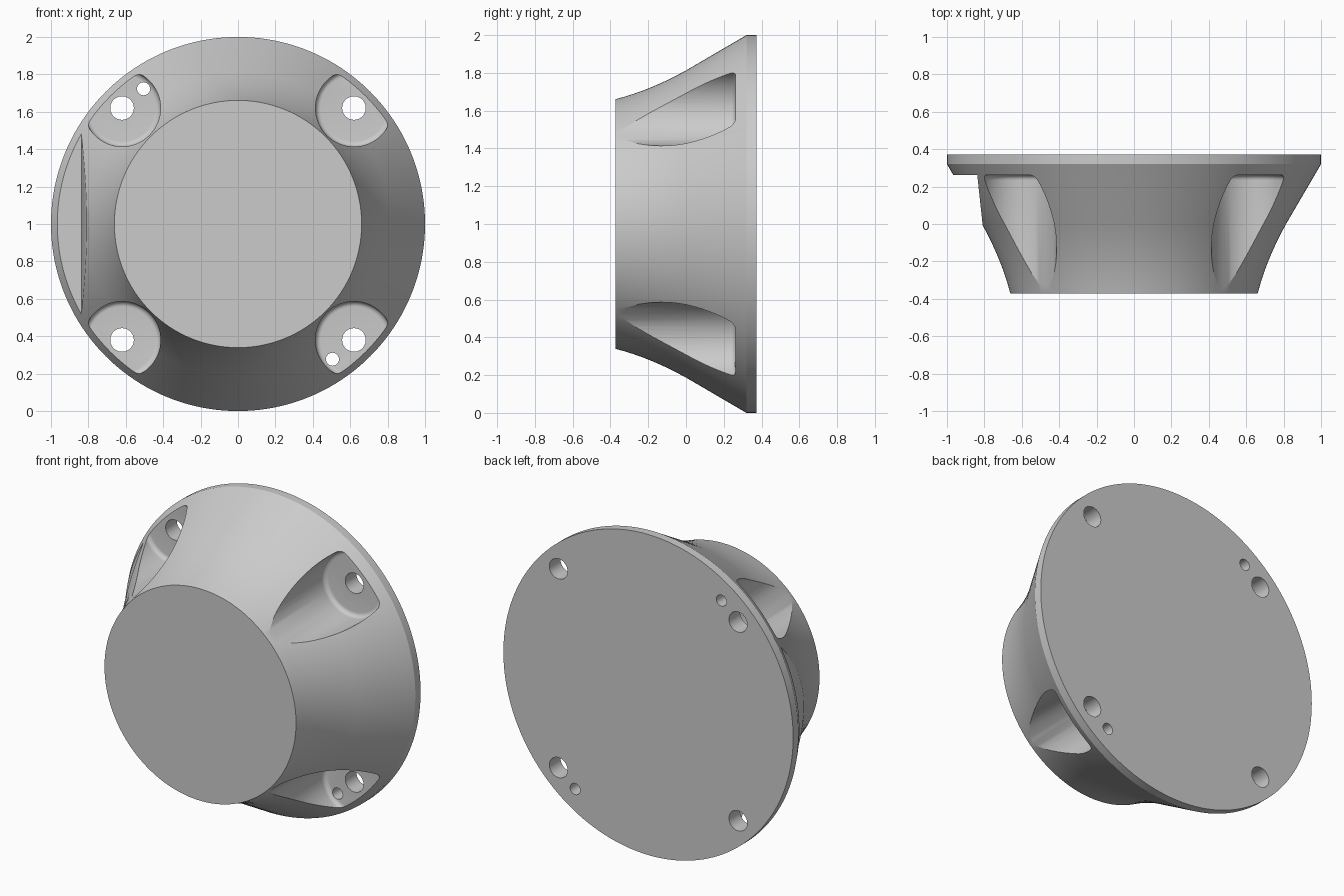
import bpy, bmesh, math

cube = bpy.data.objects.get("Cube")
if cube:
    bpy.data.objects.remove(cube, do_unlink=True)

grey = bpy.data.materials.new("plain_grey")
grey.use_nodes = True
colour = (0.6, 0.6, 0.6, 1)
grey.diffuse_color = colour
grey.node_tree.nodes["Principled BSDF"].inputs["Base Color"].default_value = colour

HALF = 0.372      # half the depth
FLOOR = 0.262     # depth of the recess floors


def make_object(name, bm):
    bmesh.ops.recalc_face_normals(bm, faces=bm.faces[:])
    mesh = bpy.data.meshes.new(name)
    bm.to_mesh(mesh)
    bm.free()
    mesh.materials.append(grey)
    obj = bpy.data.objects.new(name, mesh)
    bpy.context.collection.objects.link(obj)
    return obj


def turned(name, profile, cx, cz, sides):
    """Solid turned about a front-to-back axis from (radius, y) pairs."""
    bm = bmesh.new()
    rings = []
    for r, y in profile:
        angles = [math.tau * i / sides for i in range(sides)]
        rings.append([bm.verts.new((cx + r * math.cos(a), y, cz + r * math.sin(a)))
                      for a in angles])
    for a, b in zip(rings, rings[1:]):
        for i in range(sides):
            j = (i + 1) % sides
            bm.faces.new((a[i], a[j], b[j], b[i]))
    bm.faces.new(rings[0])
    bm.faces.new(rings[-1])
    return make_object(name, bm)


# Flared housing: curved near the front, straight flare, thin rim
profile = []
for k in range(9):
    s = HALF * k / 8
    profile.append((0.661 + 0.26 * s + 0.4 * s * s, s - HALF))
profile += [(1, 0.32), (1, HALF)]
housing = turned("flared_housing", profile, 0, 1, 160)

cutters = []
# Corner recesses with filleted floors, and the bolt holes through them
R, F = 0.206, 0.028
recess = [(R, -0.6)]
for k in range(7):
    a = math.pi / 2 * k / 6
    recess.append((R - F + F * math.cos(a), FLOOR - F + F * math.sin(a)))
for sx in (-1, 1):
    for sz in (-1, 1):
        x, z = 0.62 * sx, 1 + 0.62 * sz
        cutters.append(turned("recess_cutter", recess, x, z, 64))
        cutters.append(turned("bolt_hole_cutter", [(0.063, 0), (0.063, 0.6)], x, z, 40))

# Two small pin holes on opposite corners
for s in (-1, 1):
    cutters.append(turned("pin_hole_cutter", [(0.035, 0), (0.035, 0.6)],
                          0.505 * s, 1 - 0.723 * s, 32))

# Slanted flat on the right side
bm = bmesh.new()
outline = [(-1.2, FLOOR), (-0.838, FLOOR), (-0.756, -0.5), (-1.2, -0.5)]
face = bm.faces.new([bm.verts.new((x, y, 0.3)) for x, y in outline])
side = bmesh.ops.extrude_face_region(bm, geom=[face])
bmesh.ops.translate(bm, vec=(0, 0, 1.4),
                    verts=[g for g in side["geom"] if isinstance(g, bmesh.types.BMVert)])
cutters.append(make_object("side_flat_cutter", bm))

# Carve the housing, then drop the cutters
bpy.ops.object.select_all(action="DESELECT")
bpy.context.view_layer.objects.active = housing
housing.select_set(True)
for cutter in cutters:
    cutter.hide_render = True
    mod = housing.modifiers.new("cut", "BOOLEAN")
    mod.operation = "DIFFERENCE"
    mod.solver = "EXACT"
    mod.object = cutter
    bpy.ops.object.modifier_apply(modifier=mod.name)
for cutter in cutters:
    bpy.data.objects.remove(cutter, do_unlink=True)

bpy.ops.object.shade_smooth_by_angle(angle=math.radians(25))
